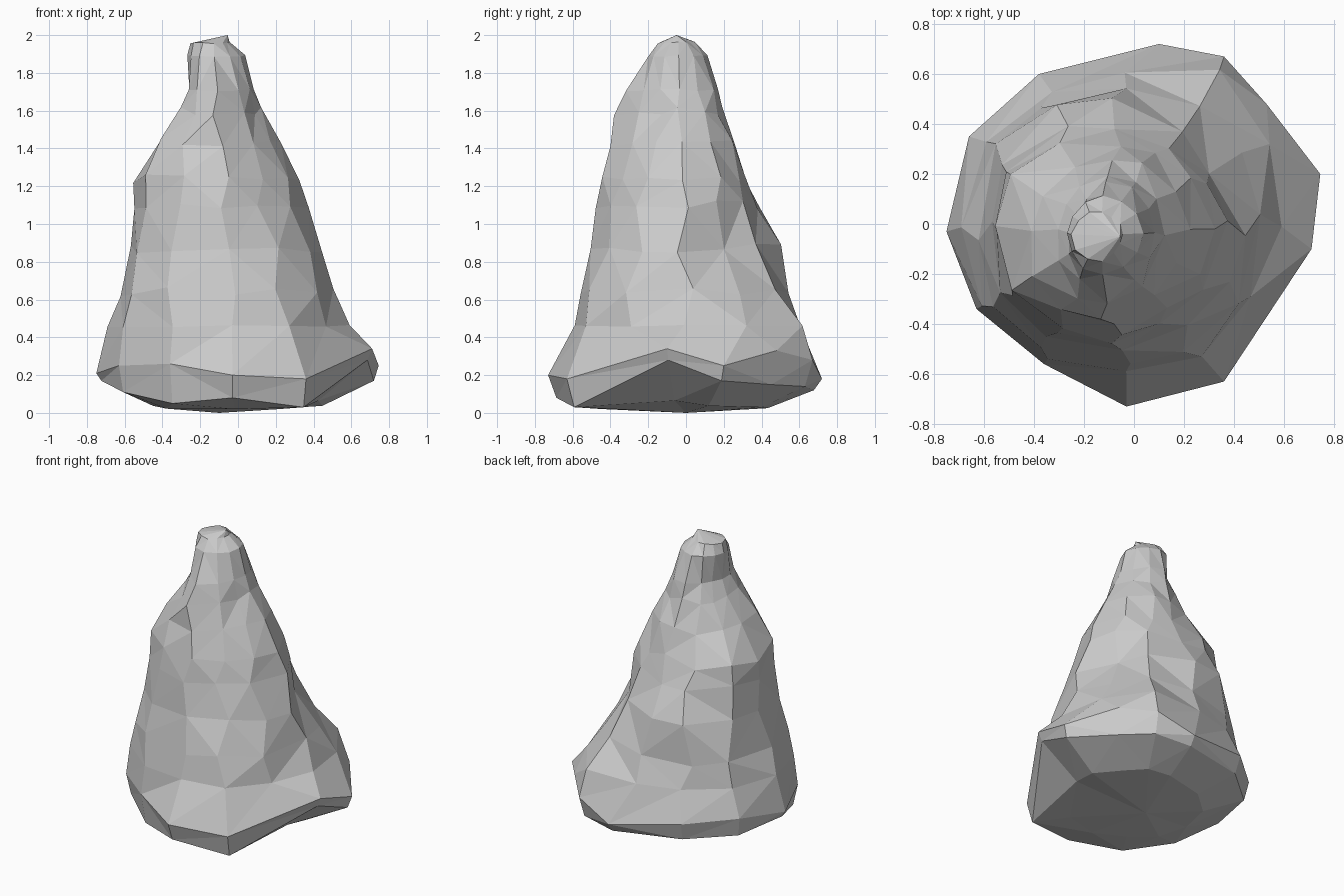
import bpy, bmesh, math, random

if "Cube" in bpy.data.objects:
    bpy.data.objects.remove(bpy.data.objects["Cube"])

random.seed(11)
N = 12

# Widest outline near the foot: x, y, z, then height of the turned-under rim below it
OUTLINE = [
    (.71, -.10, .34, .28), (.745, .20, .25, .17), (.53, .48, .33, .15), (.36, .67, .28, .14),
    (.10, .72, .18, .12), (-.38, .60, .26, .14), (-.66, .35, .28, .15), (-.75, -.03, .21, .17),
    (-.63, -.34, .25, .11), (-.36, -.56, .26, .05), (-.03, -.73, .20, .08), (.36, -.63, .18, .03),
]
# Cross-sections of the rock: height, then radii every 30 degrees from +x
SECTIONS = [
    (0.46, [.62, .66, .73, .62, .61, .65, .66, .66, .62, .58, .60, .57]),
    (0.64, [.54, .56, .58, .55, .57, .61, .58, .61, .58, .55, .56, .55]),
    (0.87, [.50, .42, .47, .52, .56, .54, .51, .55, .52, .49, .47, .49]),
    (1.10, [.45, .40, .38, .40, .46, .50, .48, .50, .47, .45, .41, .43]),
    (1.24, [.41, .37, .35, .34, .40, .47, .47, .47, .44, .43, .37, .38]),
    (1.43, [.32, .31, .30, .28, .29, .31, .32, .36, .38, .38, .31, .29]),
    (1.60, [.23, .23, .23, .22, .21, .20, .20, .23, .28, .36, .26, .22]),
    (1.71, [.20, .20, .21, .20, .16, .14, .15, .17, .21, .28, .22, .20]),
    (1.89, [.16, .15, .15, .15, .14, .14, .14, .15, .16, .16, .16, .16]),
    (1.96, [.08, .08, .08, .09, .10, .11, .12, .12, .12, .11, .09, .08]),
]


def section_ring(bm, z0, radii):
    """One slightly irregular ring around the leaning axis."""
    wobble = .18 if .5 < z0 < 1.7 else .04
    ring = []
    for i in range(N):
        t = i + random.uniform(-wobble, wobble)
        k, f = math.floor(t), t - math.floor(t)
        r = radii[k % N] * (1 - f) + radii[(k + 1) % N] * f + random.uniform(-.006, .006)
        z = z0 + random.uniform(-.15, .15) * wobble
        a = 2 * math.pi * t / N
        ring.append(bm.verts.new((-.065 * z + r * math.cos(a),
                                  -.02 * z + r * math.sin(a), z)))
    return ring


bm = bmesh.new()

# Foot: shallow underside, rim, widest outline (starting at the same angle as the sections)
rings = [[bm.verts.new((x * .6, y * .6, .02 + .25 * max(0, rim - .1))) for x, y, z, rim in OUTLINE],
         [bm.verts.new((x * .965, y * .94, rim)) for x, y, z, rim in OUTLINE],
         [bm.verts.new((x, y, z)) for x, y, z, rim in OUTLINE]]

# Spire
rings += [section_ring(bm, z, radii) for z, radii in SECTIONS]


def span(p, q):
    return (p.co - q.co).length


# Triangulated facets, split along the shorter diagonal
for lo, hi in zip(rings, rings[1:]):
    for i in range(N):
        j = (i + 1) % N
        a, b, c, d = lo[i], lo[j], hi[j], hi[i]
        tris = [(a, b, c), (a, c, d)] if span(a, c) < span(b, d) else [(a, b, d), (b, c, d)]
        for t in tris:
            bm.faces.new(t)

# Base centre and off-centre summit
base = bm.verts.new((-.1, 0, 0))
peak = bm.verts.new((-.055, -.05, 2))
for i in range(N):
    j = (i + 1) % N
    bm.faces.new((rings[0][j], rings[0][i], base))
    bm.faces.new((rings[-1][i], rings[-1][j], peak))
bmesh.ops.recalc_face_normals(bm, faces=bm.faces)

mesh = bpy.data.meshes.new("rock_spire")
bm.to_mesh(mesh)
bm.free()
bpy.context.collection.objects.link(bpy.data.objects.new("rock_spire", mesh))
